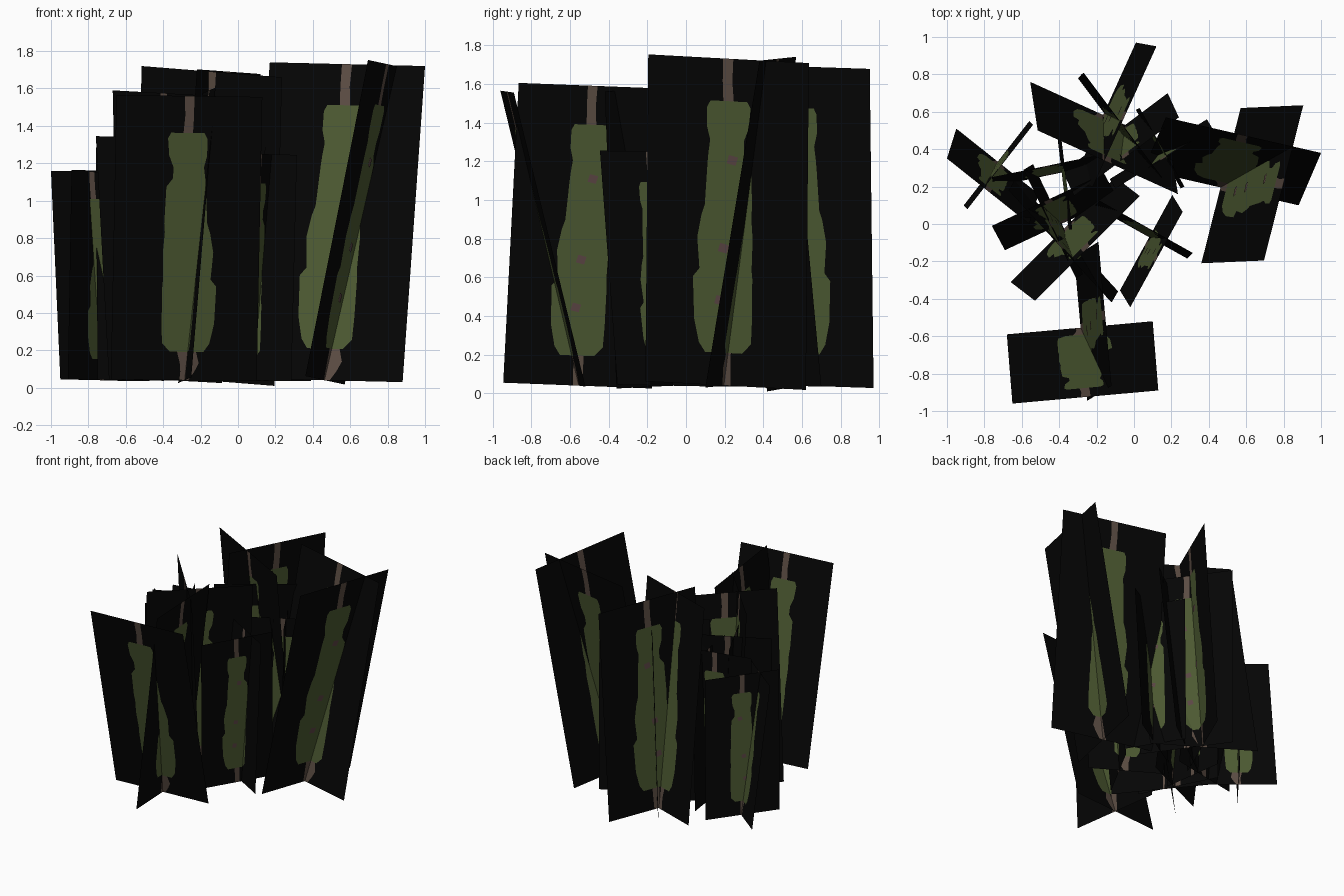
import bpy
from mathutils import Vector


def material(name, rgb):
    m = bpy.data.materials.new(name)
    m.diffuse_color = (*rgb, 1)
    return m


MATS = [material("card black", (0.0015, 0.0015, 0.0015)),
        material("leaf green", (0.072, 0.100, 0.031)),
        material("stem brown", (0.105, 0.073, 0.056)),
        material("bud mauve", (0.105, 0.060, 0.058))]

# Painted outline: height fraction, left and right border as width fractions
FOOT = [(0.0, -0.03, 0.03), (0.03, -0.025, 0.07), (0.06, -0.03, 0.10),
        (0.1, -0.05, 0.08)]
STEM_LOW = [(0.0, -0.03, 0.03), (0.1, -0.03, 0.04)]
LEAF = [(0.1, -0.10, 0.13), (0.13, -0.155, 0.17), (0.2, -0.16, 0.2),
        (0.33, -0.16, 0.21), (0.355, -0.155, 0.17), (0.45, -0.16, 0.185),
        (0.52, -0.15, 0.16), (0.55, -0.155, 0.14), (0.68, -0.145, 0.125),
        (0.71, -0.10, 0.12), (0.75, -0.10, 0.11), (0.79, -0.13, 0.13),
        (0.85, -0.14, 0.13), (0.87, -0.12, 0.11)]
STEM_TOP = [(0.87, -0.035, 0.03), (0.93, -0.025, 0.035), (1.0, -0.03, 0.035)]


def card(name, base, half, lean, top, tilt=0.01, flip=True, buds=False):
    """Leaning flat card, cut into black margins and a painted plant."""
    base, half, lean = Vector((*base, 0.04)), Vector((*half, 0)), Vector((*lean, 0))
    half.z = -tilt / 2
    rise = lean + Vector((0, 0, top - 0.04))
    normal = half.cross(rise).normalized()

    def at(u, v, off=0.0):
        return base + half * (2 * u) + rise * v + normal * off

    verts, faces, mats = [], [], []

    def quad(pts, mat):
        faces.append(range(len(verts), len(verts) + 4))
        verts.extend(pts)
        mats.append(mat)

    for rows, mat in ((STEM_LOW if buds else FOOT, 2), (LEAF, 1), (STEM_TOP, 2)):
        for (v0, l0, r0), (v1, l1, r1) in zip(rows, rows[1:]):
            if flip and rows is not FOOT:
                l0, r0, l1, r1 = -r0, -l0, -r1, -l1
            low, high = (-0.5, l0, r0, 0.5), (-0.5, l1, r1, 0.5)
            for i, m in enumerate((0, mat, 0)):
                quad([at(low[i], v0), at(low[i + 1], v0),
                      at(high[i + 1], v1), at(high[i], v1)], m)
    # small buds on both sides
    if buds:
        for u, v in ((0.03, 0.69), (-0.02, 0.42), (-0.04, 0.26)):
            for off in (0.003, -0.003):
                quad([at(u + a * 0.035, v + b * 0.016, off)
                      for a, b in ((-1, -0.6), (0.6, -1), (1, 0.6), (-0.6, 1))], 3)
    me = bpy.data.meshes.new(name)
    me.from_pydata(verts, [], [tuple(f) for f in faces])
    for m in MATS:
        me.materials.append(m)
    for p, m in zip(me.polygons, mats):
        p.material_index = m
    bpy.context.collection.objects.link(bpy.data.objects.new(name, me))


# Each plant is two crossed cards: base, half width vector, lean, top height, tilt
PLANTS = {
    "front": (((-0.29, -0.555), (0.39, 0.035), (0.03, -0.37), 1.56, 0.01, False),
              ((-0.285, -0.56), (-0.035, 0.385), (0.13, 0.08), 1.59, 0.03)),
    "right": (((0.465, 0.195), (0.415, -0.095), (0.12, 0.28), 1.73, 0.02),
              ((0.465, 0.205), (0.105, 0.415), (0.335, 0.015), 1.73, 0.045)),
    "left": (((-0.73, 0.335), (0.22, -0.175), (-0.05, -0.16), 1.155),
             ((-0.735, 0.325), (0.175, 0.225), (0.02, -0.02), 1.16)),
    "front_right": (((0.035, -0.045), (0.25, -0.14), (0.03, 0.03), 1.25),
                    ((0.065, -0.10), (0.14, 0.255), (0.055, -0.09), 1.25)),
    "front_left": (((-0.39, 0.0), (0.30, 0.14), (-0.07, 0.13), 1.34),
                   ((-0.40, 0.03), (-0.14, 0.29), (-0.05, -0.03), 1.33)),
    "middle": (((-0.38, -0.03), (0.28, 0.28), (0.13, -0.10), 1.535),
               ((-0.36, -0.06), (0.275, -0.30), (-0.035, -0.06), 1.575, 0.03)),
    "back": (((-0.18, 0.59), (0.375, -0.17), (0.04, -0.26), 1.69, 0.06),
             ((-0.16, 0.595), (0.17, 0.375), (0.11, -0.02), 1.69, 0.025, False)),
    "inner_back": (((-0.10, 0.49), (0.28, 0.21), (0.06, -0.13), 1.44),
                   ((-0.09, 0.50), (0.21, -0.28), (0.03, 0.03), 1.48)),
    "inner_left": (((-0.46, 0.26), (0.29, 0.06), (-0.01, 0.05), 1.28),
                   ((-0.38, 0.22), (-0.03, 0.25), (0.02, 0.0), 1.25)),
    "inner_right": (((0.13, 0.40), (0.26, 0.16), (0.03, -0.05), 1.22),
                    ((0.13, 0.40), (-0.12, 0.21), (0.02, 0.01), 1.22)),
}
for key, (first, second) in PLANTS.items():
    card(key + "_plant_card_a", *first)
    card(key + "_plant_card_b", *second, buds=True)
